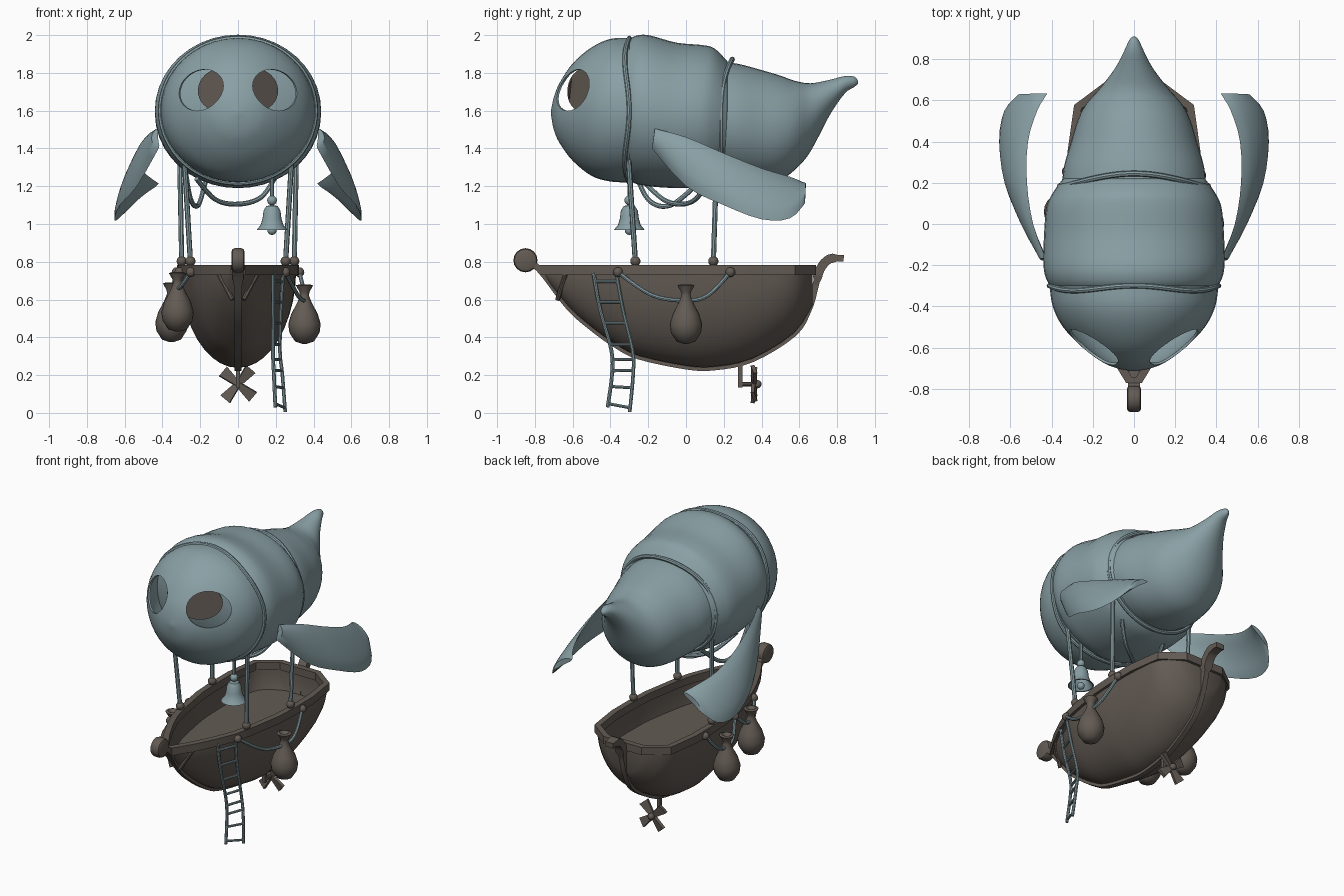
import bpy, bmesh, math
from math import sin, cos, pi, sqrt
from mathutils import Vector, Matrix

if "Cube" in bpy.data.objects:
    bpy.data.objects.remove(bpy.data.objects["Cube"])


def material(name, rgb):
    m = bpy.data.materials.new(name)
    m.diffuse_color = (*rgb, 1)
    m.use_nodes = True
    m.node_tree.nodes["Principled BSDF"].inputs["Base Color"].default_value = m.diffuse_color
    return m


BLUE = material("canvas_blue", (0.25, 0.35, 0.375))
WOOD = material("dark_wood", (0.125, 0.104, 0.088))


def finish(ob, mat, angle=40):
    bpy.ops.object.select_all(action='DESELECT')
    ob.select_set(True)
    bpy.context.view_layer.objects.active = ob
    if ob.type != 'MESH' or ob.modifiers:
        bpy.ops.object.convert(target='MESH')
    ob.data.materials.clear()
    ob.data.materials.append(mat)
    bpy.ops.object.shade_smooth_by_angle(angle=math.radians(angle))
    return ob


def link(name, bm):
    bmesh.ops.recalc_face_normals(bm, faces=bm.faces[:])
    me = bpy.data.meshes.new(name)
    bm.to_mesh(me)
    bm.free()
    ob = bpy.data.objects.new(name, me)
    bpy.context.collection.objects.link(ob)
    return ob


def loft(name, rings, cyclic=True, caps=(True, True), loop=False):
    bm = bmesh.new()
    vs = [[bm.verts.new(p) for p in r] for r in rings]
    n = len(rings[0])
    for i in range(len(vs) if loop else len(vs) - 1):
        a, b = vs[i], vs[(i + 1) % len(vs)]
        for j in range(n if cyclic else n - 1):
            k = (j + 1) % n
            bm.faces.new((a[j], a[k], b[k], b[j]))
    if not loop:
        for use, ring in zip(caps, (vs[0], vs[-1])):
            if use:
                bm.faces.new(ring)
    return link(name, bm)


def spline(rows, n=4):
    # Catmull-Rom through rows of any width
    out = []
    for i in range(len(rows) - 1):
        p = [rows[max(0, min(len(rows) - 1, i + k))] for k in (-1, 0, 1, 2)]
        for s in range(n):
            t = s / n
            out.append(tuple(0.5 * (2 * b + (c - a) * t + (2 * a - 5 * b + 4 * c - d) * t * t
                                    + (3 * b - a - 3 * c + d) * t ** 3) for a, b, c, d in zip(*p)))
    return out + [tuple(rows[-1])]


def tube(name, pts, r, mat, closed=False):
    cu = bpy.data.curves.new(name, 'CURVE')
    cu.dimensions = '3D'
    cu.bevel_depth, cu.bevel_resolution, cu.use_fill_caps = r, 2, True
    sp = cu.splines.new('POLY')
    sp.points.add(len(pts) - 1)
    for q, p in zip(sp.points, pts):
        q.co = (*p, 1)
    sp.use_cyclic_u = closed
    ob = bpy.data.objects.new(name, cu)
    bpy.context.collection.objects.link(ob)
    return finish(ob, mat)


def ball(name, c, r, mat):
    bm = bmesh.new()
    bmesh.ops.create_uvsphere(bm, u_segments=12, v_segments=8, radius=r, matrix=Matrix.Translation(c))
    return finish(link(name, bm), mat)


def cylinder(name, mtx, r, depth, seg=24):
    bm = bmesh.new()
    bmesh.ops.create_cone(bm, cap_ends=True, segments=seg, radius1=r, radius2=r, depth=depth, matrix=mtx)
    return link(name, bm)


def lathe(name, c, prof, mat, seg=20):
    rings = [[(c[0] + r * cos(2 * pi * j / seg), c[1] + r * sin(2 * pi * j / seg), c[2] + z)
              for j in range(seg)] for r, z in prof]
    return finish(loft(name, rings), mat)


# Balloon sections: y, bottom z, top z, half width
HEAD = [(-.30, 1.22, 1.985, .41), (-.4, 1.225, 1.98, .395), (-.5, 1.255, 1.935, .345), (-.6, 1.335, 1.85, .25),
        (-.67, 1.43, 1.745, .155), (-.7, 1.5, 1.67, .085), (-.715, 1.58, 1.6, .01)]
MID = [(-.31, 1.24, 1.97, .40), (-.27, 1.215, 1.995, .425), (-.2, 1.2, 2.0, .44), (-.05, 1.19, 1.96, .437),
       (.08, 1.195, 1.948, .425), (.15, 1.21, 1.93, .395), (.22, 1.25, 1.86, .345)]
TAIL = [(.18, 1.24, 1.86, .35), (.28, 1.22, 1.847, .34), (.4, 1.215, 1.815, .305), (.5, 1.235, 1.785, .275),
        (.58, 1.29, 1.757, .235), (.66, 1.385, 1.745, .165), (.76, 1.575, 1.763, .09), (.84, 1.69, 1.783, .048),
        (.89, 1.725, 1.78, .025), (.91, 1.742, 1.76, .008)]


def section(y, zb, zt, w, n=40, yf=lambda a: 0, grow=0):
    return [((w + grow) * sin(a), y + yf(a), (zb + zt) / 2 + ((zt - zb) / 2 + grow) * cos(a))
            for a in (2 * pi * j / n for j in range(n))]


for name, rows in (("balloon_middle", MID), ("balloon_tail", TAIL)):
    finish(loft(name, [section(*r) for r in spline(rows)]), BLUE, 60)
head = loft("balloon_head", [section(*r) for r in spline(HEAD)], caps=(False, True))
head.modifiers.new("shell", 'SOLIDIFY').thickness = .012

# Eye openings cut from the head, with dark panes set inside
cutters = []
for s in (1, -1):
    rot = Vector((s * .57, -.82, .08)).to_track_quat('Z', 'Y').to_matrix().to_4x4()
    oval = Matrix.Diagonal((.14, .112, 1, 1))
    c = Vector((s * .205, -.61, 1.71))
    cut = cylinder("eye_cutter", Matrix.Translation(c) @ rot @ oval, 1, .22, 32)
    cut.hide_render = True
    cutters.append(cut)
    b = head.modifiers.new("eye", 'BOOLEAN')
    b.operation, b.object, b.solver = 'DIFFERENCE', cut, 'EXACT'
    pane = Matrix.Translation(c + Vector((-s * .11, .065, 0)))
    finish(cylinder("eye_pane", pane @ rot @ oval, 1, .008, 32), WOOD)
finish(head, BLUE, 50)
for cut in cutters:
    bpy.data.objects.remove(cut)

# Wavy seam cords between the balloon parts
tube("front_seam", section(-.312, 1.22, 1.98, .407, 64, lambda a: .012 * cos(4 * a), .004), .013, BLUE, True)
tube("rear_seam", section(.195, 1.235, 1.862, .35, 64, lambda a: .06 * max(0, cos(a)) ** 3 - .01, .01),
     .014, BLUE, True)

# Side fins: upper and lower edge points
FIN = [(.43, -.165, 1.505, .42, -.18, 1.40), (.49, .0, 1.46, .535, .0, 1.20), (.52, .2, 1.375, .625, .2, 1.10),
       (.515, .4, 1.295, .655, .40, 1.025), (.47, .55, 1.25, .63, .55, 1.03), (.42, .635, 1.215, .56, .63, 1.11)]
for s in (1, -1):
    rings = []
    for r in spline(FIN, 3):
        u, l = Vector(r[:3]), Vector(r[3:])
        n = (l - u).cross(Vector((0, 1, 0))).normalized()
        n *= 1 if n.x > 0 else -1
        ring = []
        for side, ts in ((1, range(0, 9)), (-1, range(7, 0, -1))):
            for k in ts:
                t = k / 8
                ring.append(u.lerp(l, t) + n * (.06 * t * (1 - t) + side * .034 * sqrt(t * (1 - t))))
        rings.append([(s * p.x, p.y, p.z) for p in ring])
    finish(loft("side_fin", rings), BLUE, 50)

# Boat plan and keel line: y, half width, keel z
PLAN = [(-.76, .025, .73), (-.62, .11, .56), (-.49, .175, .445), (-.37, .225, .36), (-.25, .255, .30),
        (0, .297, .247), (.15, .305, .242), (.35, .305, .285), (.57, .275, .42), (.67, .14, .57)]
TOP = .75
hull_rows = spline(PLAN, 3)
hull = loft("hull", [[(w * sin(a), y, TOP - (TOP - zk) * cos(a)) for a in
                      (-pi / 2 + pi * j / 20 for j in range(21))] for y, w, zk in hull_rows],
            cyclic=False, caps=(True, True))
hull.modifiers.new("planks", 'SOLIDIFY').thickness = .014
finish(hull, WOOD, 45)

# Deck inside the hull
half = [(w * sqrt(1 - ((TOP - .6) / (TOP - zk)) ** 2) - .005, y, .6) for y, w, zk in hull_rows if zk < .57]
finish(loft("deck", [[(-x, y, z), (x, y, z)] for x, y, z in half], cyclic=False, caps=(False, False)), WOOD)

# Faceted rail around the rim
loop = [Vector((w, y)) for y, w, _ in PLAN] + [Vector((-w, y)) for y, w, _ in reversed(PLAN)]
rings = []
for i, p in enumerate(loop):
    d = (loop[(i + 1) % len(loop)] - loop[i - 1]).normalized()
    o, q = p + Vector((d.y, -d.x)) * .018, p - Vector((d.y, -d.x)) * .022
    rings.append([(o.x, o.y, .73), (o.x, o.y, .782), (q.x, q.y, .782), (q.x, q.y, .73)])
finish(loft("rail", rings, loop=True), WOOD, 20)

# Keel strip with bow scroll and stern curl
path = [(-.86, .80), (-.78, .765)] + [(y, zk) for y, _, zk in PLAN[1:9]]
path += [(.65, .55), (.685, .67), (.71, .76), (.76, .815), (.835, .818)]
path = [Vector(p) for p in spline(path)]
rings = []
for i, p in enumerate(path):
    d = (path[min(i + 1, len(path) - 1)] - path[max(i - 1, 0)]).normalized()
    h = .024 if p.y > .7 and p.x > 0 and i < len(path) - 3 else .017
    n, w = Vector((-d.y, d.x)) * h, (.03 if p.y > .7 else .018)
    rings.append([(x, p.x + k * n.x, p.y + k * n.y) for x, k in ((-w, -1), (w, -1), (w, 1), (-w, 1))])
finish(loft("keel", rings), WOOD, 35)
scroll = cylinder("bow_scroll", Matrix.Translation((0, -.85, .808)) @ Matrix.Rotation(pi / 2, 4, 'Y'), .064, .07, 16)
bv = scroll.modifiers.new("round", 'BEVEL')
bv.width, bv.segments = .018, 2
finish(scroll, WOOD)
for s in (1, -1):
    tube("bow_brace", [(s * .105, -.635, .74), (s * .03, -.68, .60)], .013, WOOD)

# Suspension ropes with knobs on the rail
for s in (1, -1):
    for top, bot in (((.285, -.305, 1.36), (.252, -.268, .8)), ((.31, .165, 1.42), (.298, .145, .8))):
        tube("suspension_rope", [(s * top[0], *top[1:]), (s * bot[0], *bot[1:])], .014, BLUE)
        ball("rope_knob", (s * bot[0], bot[1], .803), .027, WOOD)

# Loose ropes under the balloon
for pts in ([(-.28, -.28, 1.3), (-.25, -.2, 1.13), (-.21, -.08, 1.1), (-.17, .08, 1.23)],
            [(-.22, -.24, 1.24), (-.12, -.12, 1.13), (0, -.02, 1.105), (.12, .06, 1.14), (.2, .12, 1.25)]):
    tube("loose_rope", spline(pts, 6), .013, BLUE)

# Bell
bell = (.18, -.3, 0)
tube("bell_rope", [(.18, -.3, 1.29), (.18, -.3, 1.09)], .011, BLUE)
ball("bell_knot", (.18, -.3, 1.125), .026, BLUE)
lathe("bell", bell, [(.005, 1.1), (.03, 1.095), (.045, 1.07), (.05, 1.03), (.06, .995), (.082, .968), (.074, .968),
                     (.05, .995), (.038, 1.06), (.005, 1.075)], BLUE)
ball("bell_clapper", (.18, -.3, .966), .024, BLUE)

# Sandbags on rope garlands: start, neck, end
BAG = [(.01, -.275), (.05, -.262), (.08, -.215), (.086, -.17), (.07, -.115), (.04, -.06), (.024, -.02),
       (.026, 0), (.046, .035), (.03, .04), (.005, .025)]
for a, n, b in (((.25, -.36, .745), (.352, 0, .6), (.325, .235, .745)),
                ((-.31, -.09, .745), (-.352, .06, .61), (-.325, .255, .745)),
                ((-.25, -.38, .745), (-.32, -.25, .665), (-.305, -.09, .745))):
    lathe("sandbag", (n[0], n[1], n[2] + .04), BAG, WOOD)
    low = n[2] - .005
    q = [tuple((u + v) / 2 for u, v in zip(e, n)) for e in (a, b)]
    q = [(x + math.copysign(.015, x), y, (z + low) / 2 - .01) for x, y, z in q]
    tube("garland", spline([a, q[0], (n[0], n[1], low), q[1], b], 5), .011, BLUE)
    for e in (a, b):
        ball("garland_knob", e, .026, WOOD)

# Rope ladder
left = spline([(.187, -.49, .745), (.187, -.455, .55), (.185, -.395, .33), (.19, -.392, .2), (.198, -.415, .03)], 6)
right = spline([(.24, -.37, .745), (.228, -.335, .55), (.222, -.283, .33), (.235, -.28, .2), (.25, -.298, .005)], 6)
for side in (left, right):
    tube("ladder_side", side, .01, BLUE)
for i in range(2, 25, 3):
    tube("ladder_rung", [left[i], right[i]], .008, BLUE)

# Propeller under the stern
bm = bmesh.new()
bmesh.ops.create_cube(bm, size=1, matrix=Matrix.Translation((0, .287, .205)) @ Matrix.Diagonal((.022, .022, .14, 1)))
finish(link("propeller_bracket", bm), WOOD)
tube("propeller_shaft", [(0, .285, .152), (0, .375, .152)], .011, WOOD)
ball("propeller_hub", (0, .378, .152), .022, WOOD)
for k in range(4):
    m = Matrix.Translation((0, .36, .152)) @ Matrix.Rotation(pi / 2 * k + .7, 4, 'Y') @ Matrix.Rotation(.25, 4, 'Z')
    finish(loft("propeller_blade", [[m @ Vector((x * w, y, z)) for x, y in ((-1, -.01), (1, -.01), (1, .01), (-1, .01))]
                                    for w, z in ((.014, 0), (.032, .105))]), WOOD)
